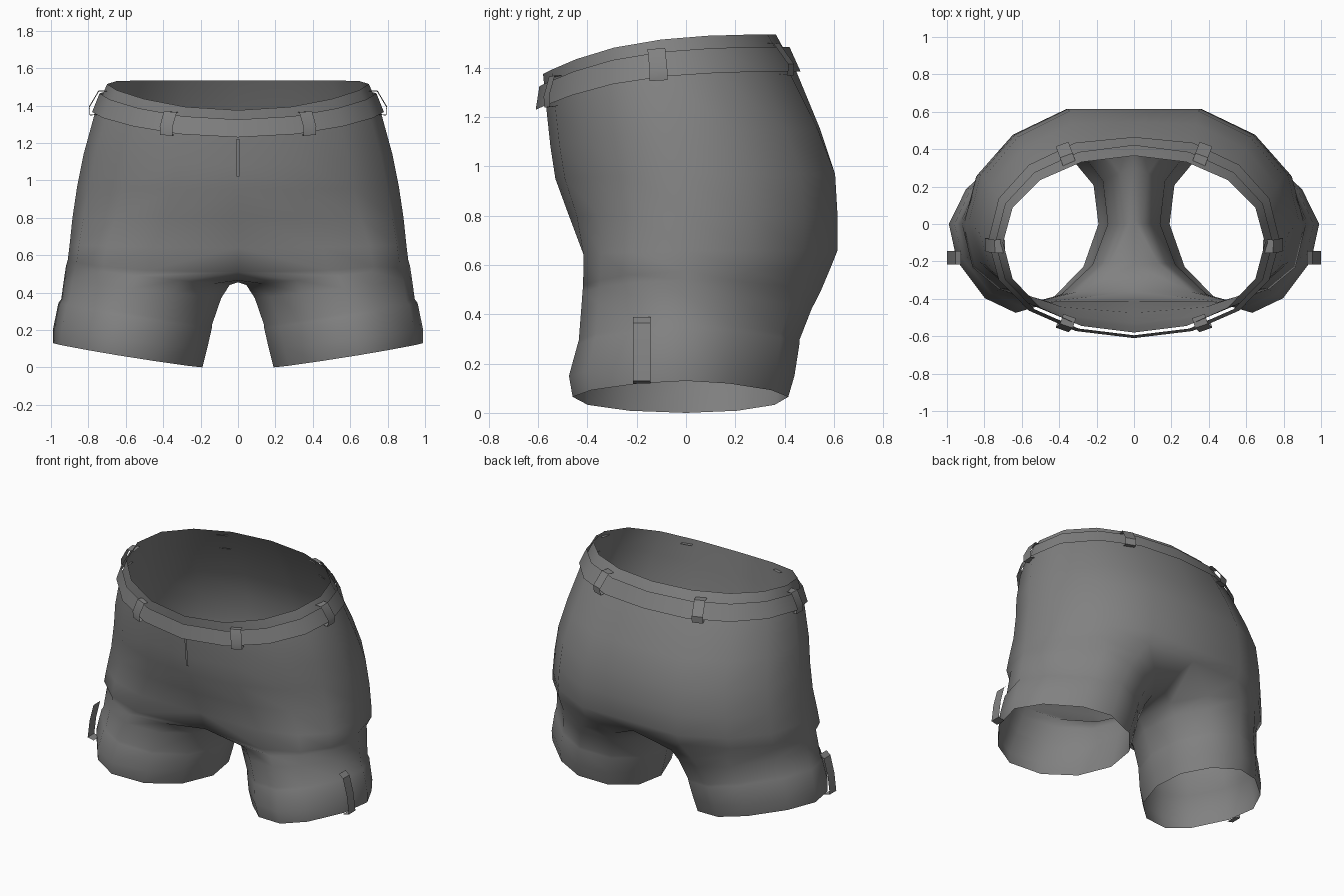
import bpy
import bmesh
from math import sin, cos, pi, radians
from mathutils import Vector

if "Cube" in bpy.data.objects:
    bpy.data.objects.remove(bpy.data.objects["Cube"], do_unlink=True)

fabric = bpy.data.materials.new("grey_fabric")
fabric.use_nodes = True
GREY = (0.22, 0.22, 0.22, 1)
fabric.diffuse_color = GREY
fabric.node_tree.nodes["Principled BSDF"].inputs["Base Color"].default_value = GREY

COLS = 9  # columns from front centre round to back centre


def hip_point(theta, w, yf, yb, yc, zf, zb, flat=1.0, front_p=2.1, pinch=0):
    """Point on a half ring: theta -90 deg is the front, +90 deg the back."""
    s, c = sin(theta), max(cos(theta), 0)
    p = front_p if s < 0 else 2.1
    x = w * c ** (2 / p) if c > 1e-6 else 0
    bulge = abs(s) ** (2 / p)
    y = min(yc + (yb - yc) * flat * bulge, yb) if s > 0 else yc + (yf - yc) * bulge
    if x == 0 and s < 0:
        y *= 1 - pinch
    z = zb - (zb - zf) * ((1 - s) / 2) ** 3
    return Vector((x, y, z))


def hip_ring(*params):
    return [hip_point(-pi / 2 + pi * i / (COLS - 1), *params) for i in range(COLS)]


def leg_ring(xin, xout, yf, yb, zin, zout):
    """Closed ring round one leg, tilted from inner to outer height."""
    pts = []
    count = COLS + 3
    for i in range(count):
        a = radians(-120) + 2 * pi * i / count
        s, c = sin(a), cos(a)
        if c > 0.01:  # the outer half is a little angular
            s, c = abs(s) ** 1.25 * (1 if s > 0 else -1), c ** 1.25
        rise = zin + (zout - zin) * (1 + c) / 2
        x = (xin + xout) / 2 + (xout - xin) / 2 * c - 0.055 * s
        pts.append(Vector((x, s * (yb if s > 0 else -yf), rise)))
    return pts


def bridge(bm, upper, lower, closed=False):
    n = len(upper)
    for i in range(n if closed else n - 1):
        j = (i + 1) % n
        bm.faces.new((upper[i], lower[i], lower[j], upper[j]))


def add_verts(bm, pts):
    return [bm.verts.new(p) for p in pts]


def finish(bm, name, angle, mirror=True):
    mesh = bpy.data.meshes.new(name)
    bm.to_mesh(mesh)
    bm.free()
    mesh.materials.append(fabric)
    obj = bpy.data.objects.new(name, mesh)
    bpy.context.collection.objects.link(obj)
    bpy.ops.object.select_all(action="DESELECT")
    obj.select_set(True)
    bpy.context.view_layer.objects.active = obj
    bpy.ops.object.shade_smooth_by_angle(angle=radians(angle))
    if mirror:
        mod = obj.modifiers.new("Mirror", "MIRROR")
        mod.merge_threshold = 0.002
    return obj


def ribbon(name, path, side):
    """Flat strip swept sideways from a short path."""
    bm = bmesh.new()
    bridge(bm, add_verts(bm, [p - side for p in path]),
           add_verts(bm, [p + side for p in path]))
    return finish(bm, name, 35)


# Shorts: hip rings from waist to seat, then a leg tube
HIPS = [
    (0.70, -0.58, 0.365, -0.10, 1.375, 1.535),
    (0.765, -0.565, 0.45, -0.09, 1.22, 1.38, 1.02),
    (0.825, -0.55, 0.545, -0.05, 1.08, 1.15, 1.06),
    (0.86, -0.53, 0.605, -0.01, 0.95, 0.97, 1.08),
    (0.885, -0.475, 0.615, 0, 0.80, 0.80, 1.08, 2.3),
    (0.90, -0.44, 0.615, 0, 0.64, 0.66, 1.08, 2.8, 0.06),
    (0.91, -0.44, 0.585, 0, 0.51, 0.585, 1.08, 3, 0.18),
]
LEGS = [
    (0.045, 0.92, -0.42, 0.545, 0.44, 0.54),
    (0.09, 0.93, -0.425, 0.51, 0.37, 0.475),
    (0.14, 0.945, -0.435, 0.46, 0.225, 0.365),
    (0.14, 0.96, -0.44, 0.46, 0.21, 0.345),
    (0.165, 0.99, -0.475, 0.44, 0.10, 0.20),
    (0.19, 0.99, -0.46, 0.415, 0, 0.13),
]
bm = bmesh.new()
rows = [add_verts(bm, hip_ring(*h)) for h in HIPS]
for a, b in zip(rows, rows[1:]):
    bridge(bm, a, b)
crotch = [Vector((0, 0.30, 0.485)), Vector((0, 0.02, 0.455)), Vector((0, -0.22, 0.465))]
tubes = [rows[-1] + add_verts(bm, crotch)]
tubes += [add_verts(bm, leg_ring(*g)) for g in LEGS]
for a, b in zip(tubes, tubes[1:]):
    bridge(bm, a, b, closed=True)
finish(bm, "shorts_body", 80)

# Belt strip standing just off the waist
BELT_TOP = (0.74, -0.595, 0.42, -0.10, 1.325, 1.485)
BELT_LOW = (0.78, -0.61, 0.465, -0.09, 1.23, 1.385, 1.02)
bm = bmesh.new()
bridge(bm, add_verts(bm, hip_ring(*BELT_TOP)), add_verts(bm, hip_ring(*BELT_LOW)))
finish(bm, "belt", 60)

# Belt loops, three on each side
UP = Vector((0, 0, 1))
for name, deg in (("front", -62), ("side", -2), ("back", 62)):
    t = radians(deg)
    top, low = hip_point(t, *BELT_TOP), hip_point(t, *BELT_LOW)
    along = hip_point(t + 0.1, *BELT_TOP) - hip_point(t - 0.1, *BELT_TOP)
    along.z *= 0.5
    along.normalize()
    out = along.cross(UP).normalized()
    path = [top - out * 0.05 + UP * 0.015, top + out * 0.005 + UP * 0.015,
            low + out * 0.015 + UP * 0.03, low + out * 0.012 - UP * 0.015,
            low - out * 0.03 - UP * 0.01]
    ribbon(name + "_belt_loop", path, along * 0.036)

# Tab on the outside of each cuff
tab = [(0.925, 0.39), (0.955, 0.365), (0.985, 0.25), (1.0, 0.13), (0.955, 0.12)]
ribbon("cuff_tab", [Vector((x, -0.18, z)) for x, z in tab], Vector((0, 0.036, 0)))

# Fly seam under the belt
seam = [(-0.574, 1.22), (-0.562, 1.08), (-0.555, 1.02)]
bm = bmesh.new()
bridge(bm, add_verts(bm, [Vector((-0.008, y, z)) for y, z in seam]),
       add_verts(bm, [Vector((0.008, y, z)) for y, z in seam]))
finish(bm, "fly_seam", 40, mirror=False)
